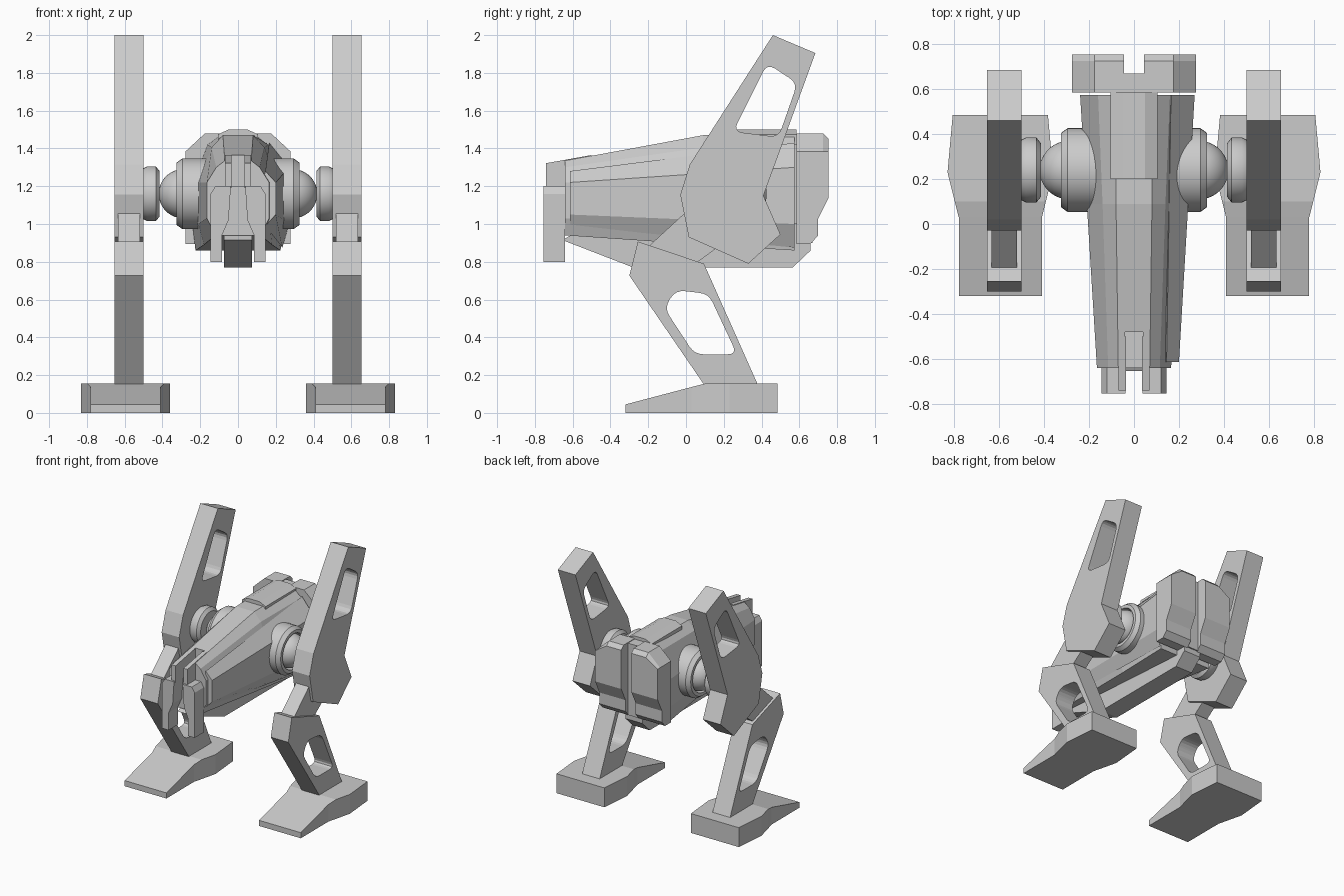
import bpy, bmesh, math
from mathutils import Matrix, Vector

if "Cube" in bpy.data.objects:
    bpy.data.objects.remove(bpy.data.objects["Cube"])

grey = bpy.data.materials.new("light_grey")
grey.diffuse_color = (0.6, 0.6, 0.6, 1)
grey.use_nodes = True
grey.node_tree.nodes["Principled BSDF"].inputs["Base Color"].default_value = grey.diffuse_color


def finish(name, bm, mirror=False, smooth=False):
    bmesh.ops.remove_doubles(bm, verts=bm.verts, dist=1e-4)
    bmesh.ops.recalc_face_normals(bm, faces=bm.faces)
    me = bpy.data.meshes.new(name)
    bm.to_mesh(me)
    bm.free()
    me.materials.clear()
    me.materials.append(grey)
    for p in me.polygons:
        p.use_smooth = smooth
        p.material_index = 0
    if smooth:
        me.set_sharp_from_angle(angle=math.radians(30))
    ob = bpy.data.objects.new(name, me)
    bpy.context.collection.objects.link(ob)
    if mirror:
        ob.modifiers.new("mirror", 'MIRROR').use_axis[0] = True
    return ob


def loft(name, sections, **kw):
    """Skin a list of equal-length closed 3D sections, capped at both ends."""
    bm = bmesh.new()
    rings = [[bm.verts.new(p) for p in s] for s in sections]
    n = len(rings[0])
    for a, b in zip(rings, rings[1:]):
        for i in range(n):
            j = (i + 1) % n
            bm.faces.new((a[i], a[j], b[j], b[i]))
    bm.faces.new(rings[0])
    bm.faces.new(rings[-1])
    return finish(name, bm, **kw)


def plate(name, outline, a, b, hole=None, axis='X', **kw):
    """Extrude a flat outline (with optional hole) from a to b along X or Y."""
    cu = bpy.data.curves.new(name, 'CURVE')
    cu.dimensions = '2D'
    cu.fill_mode = 'BOTH'
    cu.extrude = (b - a) / 2
    for pts in [outline] + ([hole] if hole else []):
        sp = cu.splines.new('POLY')
        sp.points.add(len(pts) - 1)
        for p, q in zip(sp.points, pts):
            p.co = (q[0], q[1], 0, 1)
        sp.use_cyclic_u = True
    tmp = bpy.data.objects.new("tmp", cu)
    bpy.context.collection.objects.link(tmp)
    dg = bpy.context.evaluated_depsgraph_get()
    me = bpy.data.meshes.new_from_object(tmp.evaluated_get(dg))
    bm = bmesh.new()
    bm.from_mesh(me)
    bpy.data.objects.remove(tmp)
    bpy.data.meshes.remove(me)
    m = (a + b) / 2
    if axis == 'X':
        mat = Matrix(((0, 0, 1, m), (1, 0, 0, 0), (0, 1, 0, 0), (0, 0, 0, 1)))
    else:
        mat = Matrix(((1, 0, 0, 0), (0, 0, -1, m), (0, 1, 0, 0), (0, 0, 0, 1)))
    bm.transform(mat)
    return finish(name, bm, **kw)


def rounded(pts, r=0.05, steps=4):
    out = []
    n = len(pts)
    for i in range(n):
        p = Vector(pts[i])
        a = p + (Vector(pts[i - 1]) - p).normalized() * r
        b = p + (Vector(pts[(i + 1) % n]) - p).normalized() * r
        for k in range(steps + 1):
            t = k / steps
            out.append(tuple(a * (1 - t) ** 2 + p * 2 * t * (1 - t) + b * t * t))
    return out


def lathe(name, profile, y=0.24, z=1.16, n=40):
    """Revolve (x, radius) pairs around a sideways axis, on both sides."""
    loft(name, [[(x, y + r * math.cos(i * math.tau / n), z + r * math.sin(i * math.tau / n))
                 for i in range(n)] for x, r in profile], mirror=True, smooth=True)


def sym(half, y):
    return [(x, y, z) for x, z in half] + [(-x, y, z) for x, z in reversed(half)]


# Legs
plate("upper_leg", [(0.46, 2.0), (0.685, 1.905), (0.41, 1.15), (0.5, 0.945), (0.33, 0.79),
                    (0.015, 0.93), (-0.03, 1.155), (0.02, 1.315)], 0.5, 0.655,
      hole=rounded([(0.43, 1.85), (0.25, 1.49), (0.49, 1.46), (0.59, 1.745)]), mirror=True)
plate("knee_link", [(-0.2, 0.88), (-0.01, 1.055), (0.2, 0.9), (0.05, 0.79)],
      0.52, 0.635, mirror=True)
plate("lower_leg", [(-0.255, 0.907), (-0.3, 0.727), (0.095, 0.15), (0.38, 0.15), (0.095, 0.79)],
      0.5, 0.655,
      hole=rounded([(-0.055, 0.65), (0.12, 0.63), (0.27, 0.31), (0.045, 0.31), (-0.115, 0.555)]),
      mirror=True)
loft("foot", [[(0.595 - w, y, 0), (0.595 + w, y, 0), (0.595 + w, y, h), (0.595 - w, y, h)]
              for y, w, h in [(-0.32, 0.185, 0.045), (0.03, 0.185, 0.137), (0.1, 0.203, 0.155),
                              (0.23, 0.235, 0.155), (0.485, 0.212, 0.155)]], mirror=True)

# Shoulder joints
lathe("shoulder_disc", [(0.415, 0.12), (0.435, 0.145), (0.48, 0.145), (0.5, 0.135)])
ball = [(0.29 + 0.13 * math.sin(t), 0.13 * math.cos(t))
        for t in [math.radians(-60 + 10 * k) for k in range(15)]]
lathe("shoulder_ball", ball)
lathe("shoulder_ring", [(0.17, 0.187), (0.295, 0.187), (0.325, 0.165), (0.325, 0.14), (0.28, 0.135)])

# Main hull, with a slot cut in the nose
hull = loft("hull", [
    sym([(0.07, 1.335), (0.115, 1.30), (0.165, 1.22), (0.165, 1.03), (0.12, 0.94)], -0.64),
    sym([(0.08, 1.47), (0.14, 1.405), (0.21, 1.22), (0.21, 1.0), (0.18, 0.89)], 0.09),
    sym([(0.085, 1.475), (0.16, 1.42), (0.24, 1.21), (0.24, 0.99), (0.225, 0.86)], 0.575)])
cutter = plate("slot_cutter", [(-1, 1.2), (-0.48, 1.2), (-0.48, 1.6), (-1, 1.6)], -0.04, 0.04)
cutter.hide_render = True
cutter.hide_viewport = True
cut = hull.modifiers.new("slot", 'BOOLEAN')
cut.object = cutter
cut.operation = 'DIFFERENCE'
cut.solver = 'EXACT'

# Armour panel on one side only
loft("side_panel", [
    [(0.145, -0.615, 1.28), (0.2, -0.615, 1.22), (0.2, -0.615, 1.05), (0.145, -0.615, 0.99),
     (0.13, -0.615, 1.05), (0.13, -0.615, 1.22)],
    [(0.165, 0.575, 1.43), (0.27, 0.575, 1.30), (0.27, 0.575, 1.0), (0.235, 0.575, 0.875),
     (0.2, 0.575, 1.0), (0.17, 0.575, 1.3)]])

# Keel under the hull
plate("keel", [(-0.655, 0.915), (-0.28, 0.77), (0.565, 0.77), (0.66, 0.86), (0.66, 1.0),
               (-0.45, 1.03)], -0.075, 0.075)

# Top cover
plate("top_cover", [(-0.105, 1.42), (0.105, 1.42), (0.105, 1.475), (0.05, 1.5),
                    (-0.05, 1.5), (-0.105, 1.475)], 0.2, 0.585, axis='Y')

# Nose rails and hanging prongs
plate("nose_rail", [(-0.74, 1.19), (-0.74, 1.322), (-0.5, 1.365), (-0.5, 1.19)],
      0.035, 0.07, mirror=True)
plate("nose_prong", [(0.038, 1.2), (0.12, 1.2), (0.145, 1.16), (0.145, 0.8), (0.085, 0.8),
                     (0.085, 0.94), (0.05, 1.02)], -0.755, -0.64, axis='Y', mirror=True)

# Rear pack: two halves with a groove between
rear = [(0.585, 1.48), (0.725, 1.48), (0.755, 1.45), (0.755, 1.14), (0.7, 1.03), (0.7, 0.94),
        (0.66, 0.895), (0.585, 0.895)]
loft("rear_pack", [[(x, y, min(z, top)) for y, z in rear]
                   for x, top in [(0.045, 2), (0.175, 2), (0.277, 1.385)]], mirror=True)
plate("rear_core", [(0.55, 0.9), (0.67, 0.9), (0.67, 1.475), (0.55, 1.475)], -0.046, 0.046)
